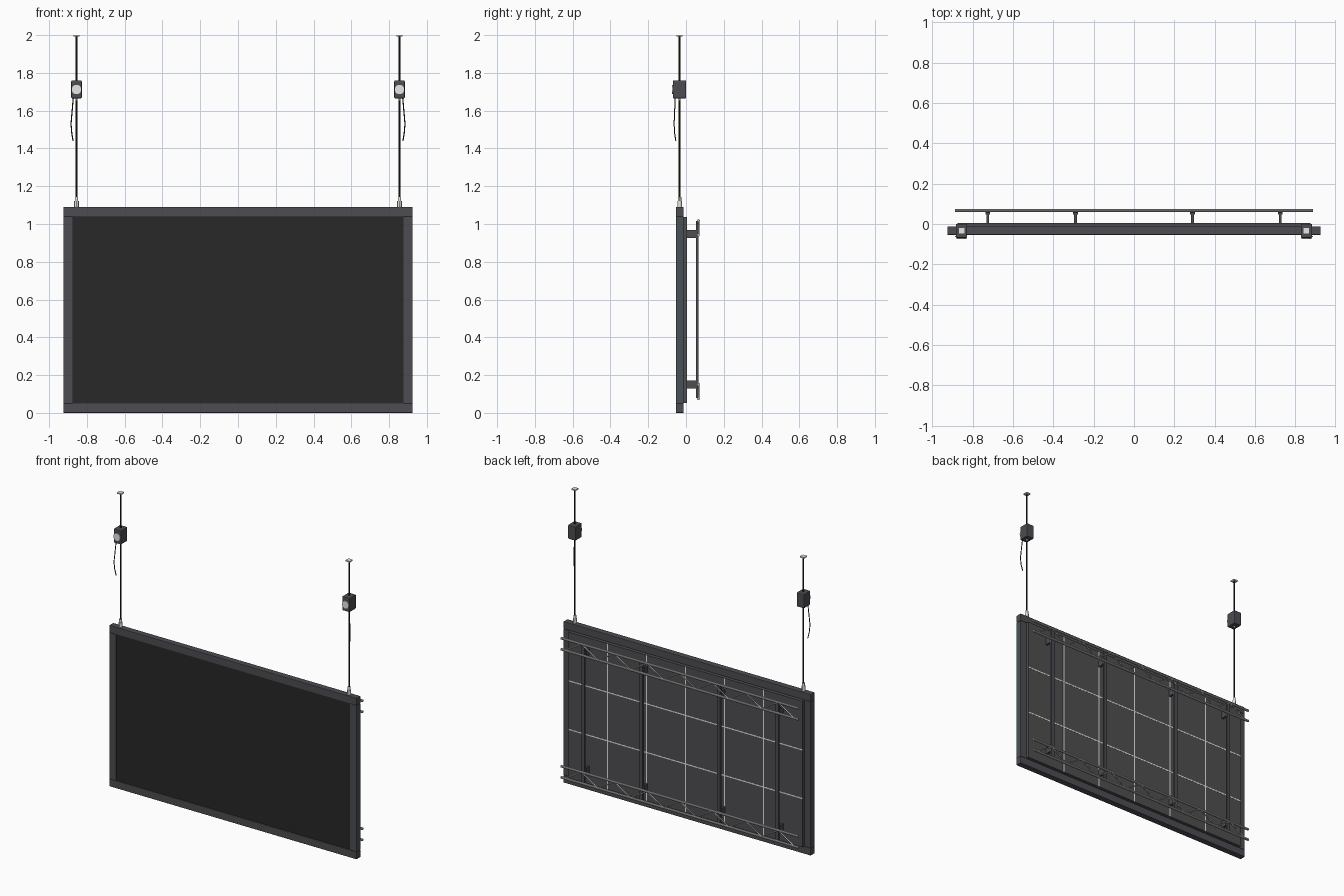
import bpy
from mathutils import Vector

cube = bpy.data.objects.get("Cube")
if cube:
    bpy.data.objects.remove(cube, do_unlink=True)


def material(name, rgb):
    m = bpy.data.materials.new(name)
    m.use_nodes = True
    m.diffuse_color = (*rgb, 1)
    m.node_tree.nodes["Principled BSDF"].inputs["Base Color"].default_value = (*rgb, 1)
    return m


FRAME = material("charcoal frame", (0.075, 0.074, 0.085))
SLATE = material("slate side", (0.068, 0.083, 0.092))
SCREEN = material("black screen", (0.021, 0.021, 0.021))
PANEL = material("dark panel", (0.078, 0.078, 0.083))
STEEL = material("truss grey", (0.5, 0.5, 0.5))
LIGHT = material("light metal", (0.8, 0.8, 0.78))
CABLE = material("cable black", (0.02, 0.016, 0.014))


def box(name, lo, hi, mat, bevel=0):
    """Box between two corners, optionally with softened edges."""
    lo, hi = Vector(lo), Vector(hi)
    bpy.ops.mesh.primitive_cube_add(size=1, location=(lo + hi) / 2)
    ob = bpy.context.object
    ob.name = name
    ob.scale = hi - lo
    bpy.ops.object.transform_apply(location=False, rotation=False, scale=True)
    ob.data.materials.append(mat)
    if bevel:
        mod = ob.modifiers.new("edges", "BEVEL")
        mod.width, mod.segments = bevel, 2
    return ob


def rod(name, a, b, radius, mat, sides=10):
    """Round bar from a to b."""
    a, b = Vector(a), Vector(b)
    bpy.ops.mesh.primitive_cylinder_add(vertices=sides, radius=radius, depth=(b - a).length,
                                        location=(a + b) / 2)
    ob = bpy.context.object
    ob.name = name
    ob.rotation_euler = (b - a).to_track_quat("Z", "Y").to_euler()
    ob.data.materials.append(mat)
    bpy.ops.object.shade_smooth_by_angle()
    return ob


def path(name, points, radius, mat):
    """Thin tube along a polyline."""
    cu = bpy.data.curves.new(name, "CURVE")
    cu.dimensions = "3D"
    cu.bevel_depth, cu.bevel_resolution = radius, 1
    cu.use_fill_caps = True
    sp = cu.splines.new("POLY")
    sp.points.add(len(points) - 1)
    for p, co in zip(sp.points, points):
        p.co = (*co, 1)
    cu.materials.append(mat)
    ob = bpy.data.objects.new(name, cu)
    bpy.context.collection.objects.link(ob)
    return ob


# Screen frame; the outward faces of the stiles are slate
W, H, RAIL = 0.925, 1.09, 0.05
F, B = -0.054, -0.012
box("bottom_rail", (-W, F, 0), (W, B, RAIL), FRAME, 0.003)
box("top_rail", (-W, F, H - RAIL), (W, B, H), FRAME, 0.003)
for side, s in (("left", 1), ("right", -1)):
    xs = sorted((s * (W - RAIL), s * W))
    stile = box(side + "_stile", (xs[0], F, RAIL), (xs[1], B, H - RAIL), FRAME, 0.003)
    stile.data.materials.append(SLATE)
    for face in stile.data.polygons:
        if face.normal.x * s > 0.9:
            face.material_index = 1

# Screen face and the panel body behind it
PX, Z0, Z1, BACK = 0.876, 0.052, 1.038, 0.005
box("screen", (-PX, -0.049, RAIL - 0.004), (PX, -0.04, H - RAIL + 0.004), SCREEN)
box("panel_body", (-PX, -0.04, Z0), (PX, BACK, Z1), PANEL)

# Seams between the six by three panel modules
SEAM = 0.004
for i in range(1, 6):
    x = -PX + 2 * PX * i / 6
    box("vertical_seam", (x - SEAM, BACK - 0.001, Z0), (x + SEAM, BACK + 0.001, Z1), LIGHT)
for i in range(1, 3):
    z = Z0 + (Z1 - Z0) * i / 3
    box("horizontal_seam", (-PX, BACK - 0.001, z - SEAM), (PX, BACK + 0.001, z + SEAM), LIGHT)

# Ladder trusses: two chords with zigzag lacing
TX, TY, BAYS = 0.888, 0.066, 14
for label, low in (("lower", 0.076), ("upper", 0.942)):
    high = low + 0.075
    for z in (low, high):
        rod(label + "_truss_chord", (-TX, TY, z), (TX, TY, z), 0.008, STEEL)
    zigzag = [(-TX + 0.03 + (2 * TX - 0.06) * i / BAYS, TY, high if i % 2 else low)
              for i in range(BAYS + 1)]
    path(label + "_truss_lacing", zigzag, 0.005, STEEL)

# Upright posts with stand-off brackets
for x in (-0.725, -0.29, 0.29, 0.725):
    box("post", (x - 0.012, 0.054, 0.08), (x + 0.012, 0.066, 1.015), FRAME)
    for z in (0.15, 0.947):
        box("bracket", (x - 0.007, BACK, z - 0.022), (x + 0.007, 0.056, z + 0.022), FRAME)
        box("bracket_flange", (x - 0.012, 0.047, z - 0.022), (x + 0.012, 0.055, z + 0.022), FRAME)

# Hoists
CY = -0.034
for side, s in (("left", 1), ("right", -1)):
    x = s * 0.855
    box(side + "_ceiling_plate", (x - 0.016, CY - 0.016, 1.992), (x + 0.016, CY + 0.016, 2), LIGHT)
    rod(side + "_upper_cable", (x, CY, 1.755), (x, CY, 1.994), 0.005, CABLE)
    box(side + "_hoist_body", (x - 0.028, -0.069, 1.665), (x + 0.028, 0.001, 1.76), FRAME, 0.005)
    rod(side + "_hoist_cover", (x, -0.075, 1.712), (x, -0.066, 1.712), 0.025, LIGHT, 24)
    rod(side + "_hoist_collar", (x, CY, 1.653), (x, CY, 1.667), 0.006, LIGHT)
    rod(side + "_lower_cable", (x, CY, 1.13), (x, CY, 1.655), 0.005, CABLE)
    rod(side + "_shackle_base", (x, CY, H - 0.002), (x, CY, 1.122), 0.012, LIGHT, 12)
    rod(side + "_shackle_neck", (x, CY, 1.122), (x, CY, 1.143), 0.009, LIGHT, 12)
    tail = [(0.872, -0.057, 1.668), (0.878, -0.06, 1.6), (0.884, -0.063, 1.53),
            (0.88, -0.06, 1.48), (0.873, -0.054, 1.44)]
    path(side + "_hoist_tail", [(s * px, py, pz) for px, py, pz in tail], 0.003, CABLE)
